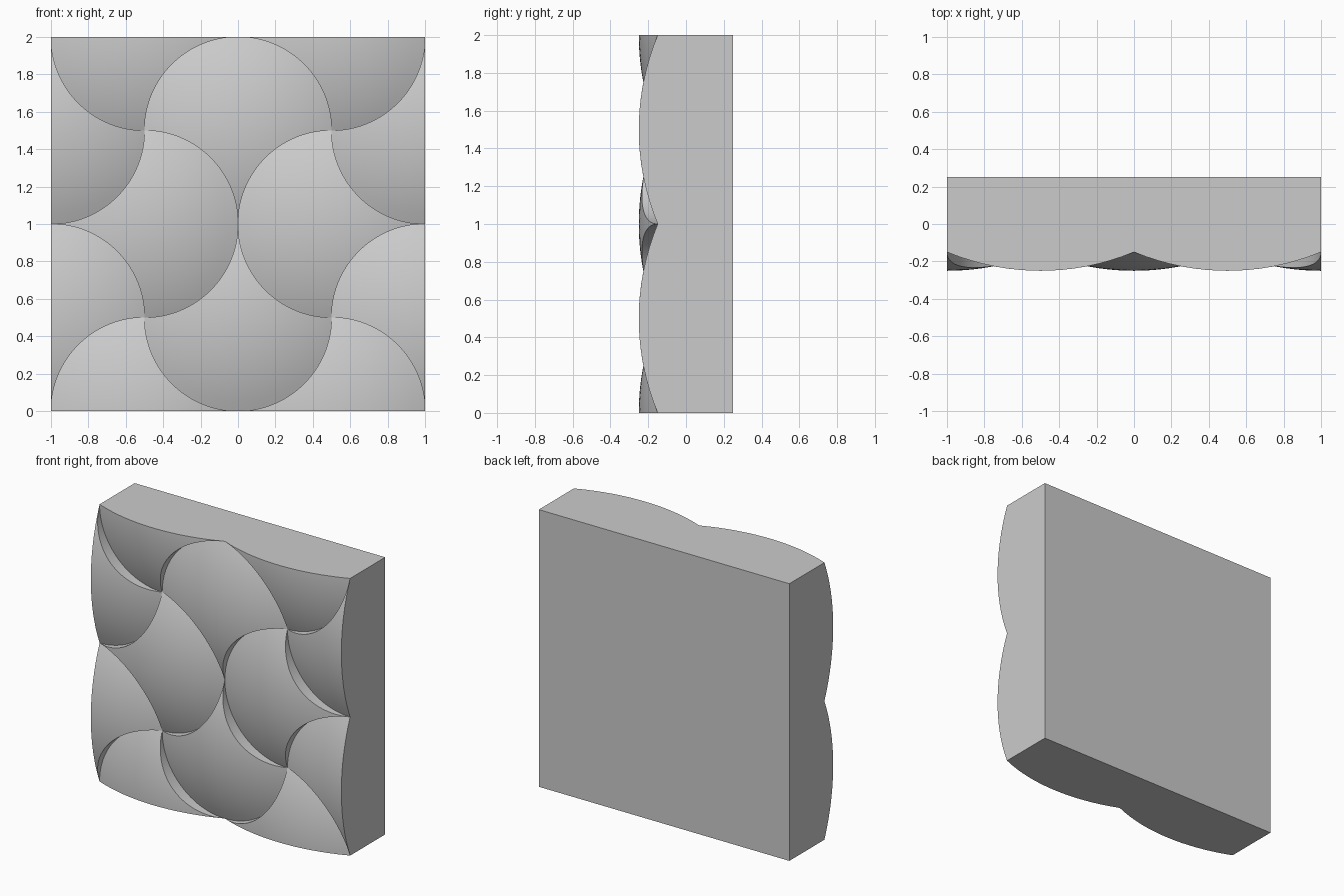
import bpy, bmesh
from math import sin, cos, pi, sqrt, radians
from mathutils import Vector

if "Cube" in bpy.data.objects:
    bpy.data.objects.remove(bpy.data.objects["Cube"])

N, M = 32, 16            # steps along the arcs / across a scale
R = 1.3                  # dome radius: rises 0.1 over a 0.5 radius disc
LOW, BACK = -0.15, 0.25  # depth of scale rims and of the tile back

bm = bmesh.new()


def dome(u, v):
    return LOW - (sqrt(max(R * R - u * u - v * v, 0)) - 1.2)


def add_half_scale(turn, sx, sz):
    """Half a scale (round head, concave tail) turned about its quadrant centre."""
    def place(u, v, y):
        x, z = u - 0.5, v
        for _ in range(turn):
            x, z = -z, x
        return bm.verts.new(Vector((sx * (x + 0.5), y, 1 + sz * (z + 0.5))))

    rows = []
    for i in range(N + 1):
        a = pi / 2 * i / N
        hu, hv = 0.5 * sin(a), 0.5 * cos(a)
        tu, tv = 0.5 - 0.5 * cos(a), -0.5 + 0.5 * sin(a)
        row = []
        for j in range(M + 1):
            t = j / M
            u, v = hu + (tu - hu) * t, hv + (tv - hv) * t
            row.append(place(u, v, dome(u, v)))
        row.append(place(tu, tv, LOW))       # foot of the step under the tail
        rows.append(row)
    for r0, r1 in zip(rows, rows[1:]):
        for j in range(M + 1):
            bm.faces.new((r0[j], r0[j + 1], r1[j + 1], r1[j]))


# scalloped front: pinwheel of four half scales, mirrored in x and z
for sx in (1, -1):
    for sz in (1, -1):
        for turn in range(4):
            add_half_scale(turn, sx, sz)
bmesh.ops.remove_doubles(bm, verts=bm.verts[:], dist=1e-5)

# sides and back: pull the outer border back and cap it
border = [e for e in bm.edges if e.is_boundary]
geom = bmesh.ops.extrude_edge_only(bm, edges=border)["geom"]
for v in geom:
    if isinstance(v, bmesh.types.BMVert):
        v.co.y = BACK
bmesh.ops.contextual_create(bm, geom=[e for e in bm.edges if e.is_boundary])
bmesh.ops.recalc_face_normals(bm, faces=bm.faces[:])

mesh = bpy.data.meshes.new("scale_tile")
bm.to_mesh(mesh)
bm.free()
tile = bpy.data.objects.new("scale_tile", mesh)
bpy.context.collection.objects.link(tile)
bpy.context.view_layer.objects.active = tile
tile.select_set(True)
bpy.ops.object.shade_smooth_by_angle(angle=radians(30))
